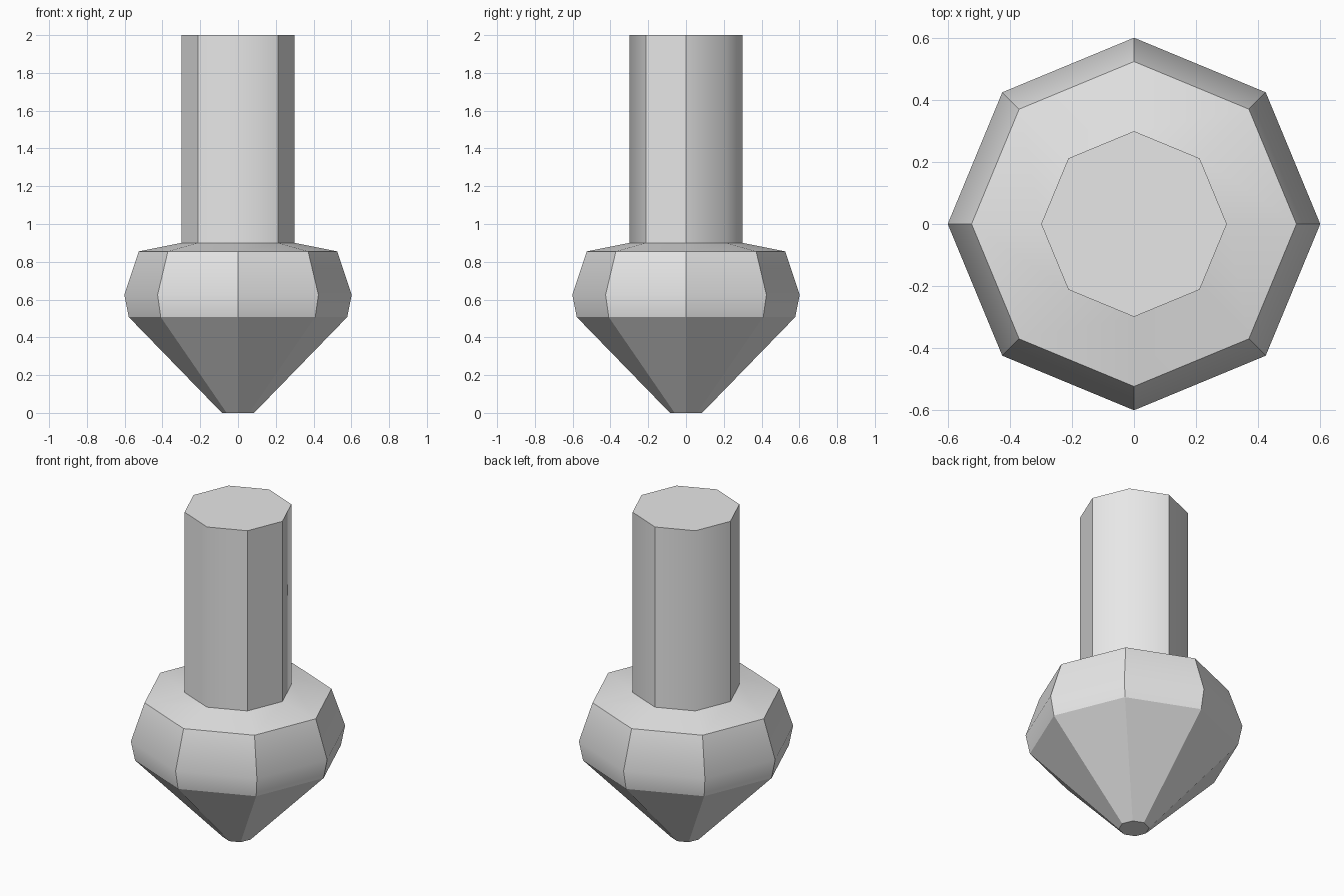
import bpy
import bmesh
from math import cos, sin, radians

SIDES = 8

cube = bpy.data.objects.get("Cube")
if cube:
    bpy.data.objects.remove(cube, do_unlink=True)

grey = bpy.data.materials.new("plain grey")
grey.use_nodes = True
grey.diffuse_color = (0.8, 0.8, 0.8, 1)
grey.node_tree.nodes["Principled BSDF"].inputs["Base Color"].default_value = (0.8, 0.8, 0.8, 1)


def lathe(name, profile, cap_bottom, cap_top, soft_ring, soft_side):
    """Eight-sided turned part; soft rules pick the edges shaded smoothly."""
    bm = bmesh.new()
    rings = []
    for r, z in profile:
        rings.append([bm.verts.new((r * cos(radians(45 * i)), r * sin(radians(45 * i)), z))
                      for i in range(SIDES)])
    for low, high in zip(rings, rings[1:]):
        for i in range(SIDES):
            j = (i + 1) % SIDES
            bm.faces.new((low[i], low[j], high[j], high[i]))
    if cap_bottom:
        bm.faces.new(rings[0][::-1])
    if cap_top:
        bm.faces.new(rings[-1])
    for face in bm.faces:
        face.smooth = True
    for edge in bm.edges:
        edge.smooth = False
    # Ring edges, then the edges running up each side
    for k, ring in enumerate(rings):
        for i in range(SIDES):
            bm.edges.get((ring[i], ring[(i + 1) % SIDES])).smooth = soft_ring(k)
            if k + 1 < len(rings):
                bm.edges.get((ring[i], rings[k + 1][i])).smooth = soft_side(k, i)
    mesh = bpy.data.meshes.new(name)
    bm.to_mesh(mesh)
    bm.free()
    mesh.materials.append(grey)
    obj = bpy.data.objects.new(name, mesh)
    bpy.context.collection.objects.link(obj)
    return obj


# Pointed head: cone, softly bulging band, sloped collar
lathe("pointed_head",
      [(0.085, 0), (0.578, 0.507), (0.602, 0.625), (0.525, 0.855), (0.3, 0.9)],
      True, False,
      lambda k: k == 2,
      lambda k, i: k == 3)

# Straight shaft with a flat top
lathe("shaft",
      [(0.3, 0.9), (0.3, 2.0)],
      False, True,
      lambda k: False,
      lambda k, i: i in (1, 3, 6))
